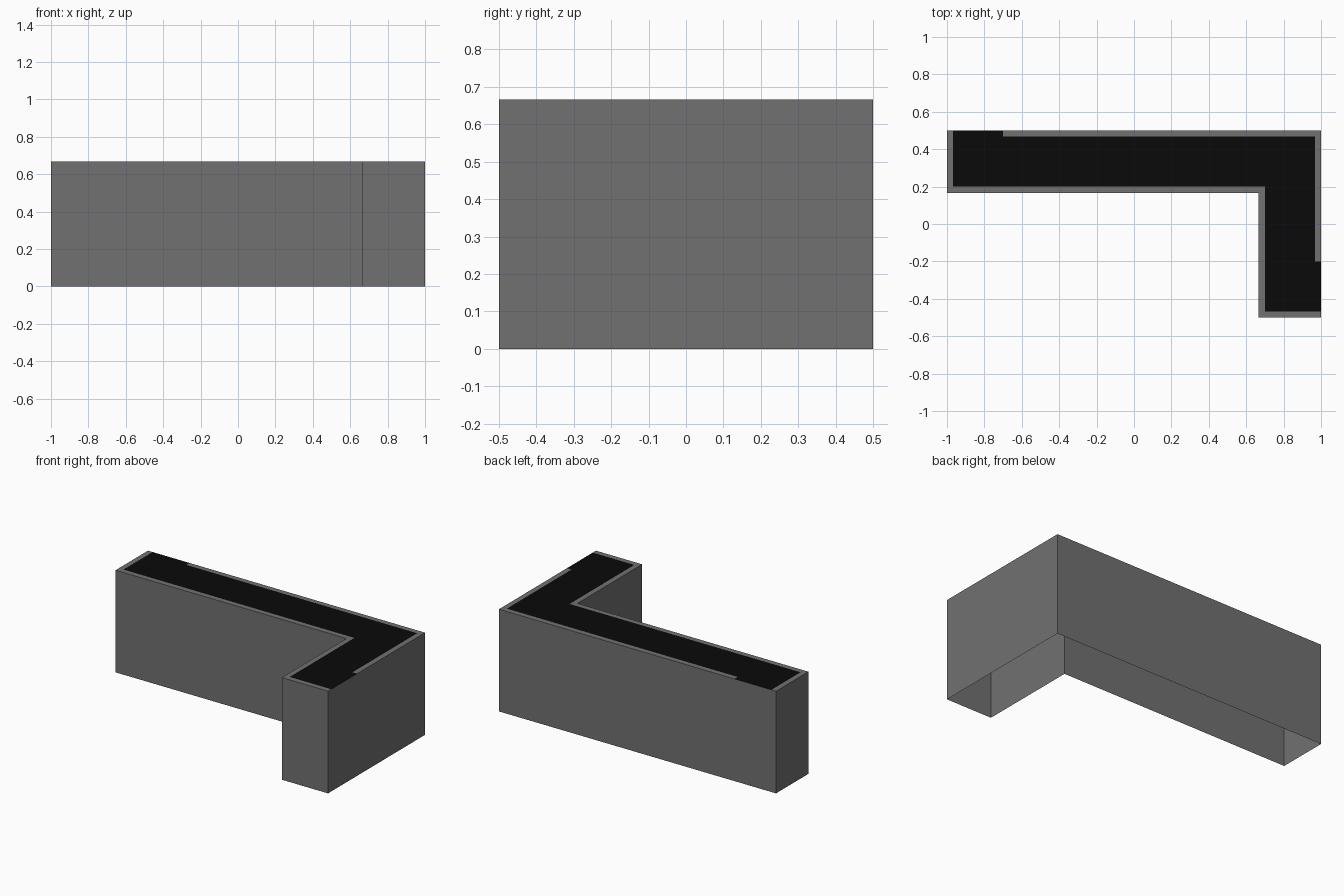
import bpy

if "Cube" in bpy.data.objects:
    bpy.data.objects.remove(bpy.data.objects["Cube"])

H = 2 / 3          # counter height
D = 1 / 3          # counter depth
W = 1 / 30         # trim width
XI, YI = 1 - D, 0.5 - D   # inner corner of the L


def material(name, v):
    mat = bpy.data.materials.new(name)
    mat.diffuse_color = (v, v, v, 1)
    mat.use_nodes = True
    mat.node_tree.nodes["Principled BSDF"].inputs["Base Color"].default_value = mat.diffuse_color
    return mat


GREY = material("dark_grey", 0.165)
BLACK = material("black_surface", 0.003)


def make(name, verts, faces, mat):
    mesh = bpy.data.meshes.new(name)
    mesh.from_pydata(verts, [], faces)
    mesh.materials.append(mat)
    mesh.update()
    ob = bpy.data.objects.new(name, mesh)
    bpy.context.collection.objects.link(ob)


def flat(name, outline, mat):
    make(name, [(x, y, H) for x, y in outline], [range(len(outline))], mat)


# Side panels: open-bottomed shell following the L outline (counter-clockwise)
outline = [(-1, YI), (XI, YI), (XI, -0.5), (1, -0.5), (1, 0.5), (-1, 0.5)]
n = len(outline)
make("counter_walls",
     [(x, y, z) for z in (0, H) for x, y in outline],
     [(i, (i + 1) % n, (i + 1) % n + n, i + n) for i in range(n)], GREY)

# Flush trim along the two ends and the inner side
flat("front_trim", [
    (-1, YI), (XI, YI), (XI, -0.5), (1, -0.5), (1, -0.5 + W),
    (XI + W, -0.5 + W), (XI + W, YI + W), (-1 + W, YI + W),
    (-1 + W, 0.5), (-1, 0.5)], GREY)

# Flush trim around the outer corner, stopping short of both ends
flat("back_trim", [
    (1 - W, -0.2), (1, -0.2), (1, 0.5), (-0.7, 0.5),
    (-0.7, 0.5 - W), (1 - W, 0.5 - W)], GREY)

# Dark worktop filling the area between the trims
flat("worktop", [
    (-1 + W, YI + W), (XI + W, YI + W), (XI + W, -0.5 + W), (1, -0.5 + W),
    (1, -0.2), (1 - W, -0.2), (1 - W, 0.5 - W), (-0.7, 0.5 - W),
    (-0.7, 0.5), (-1 + W, 0.5)], BLACK)
